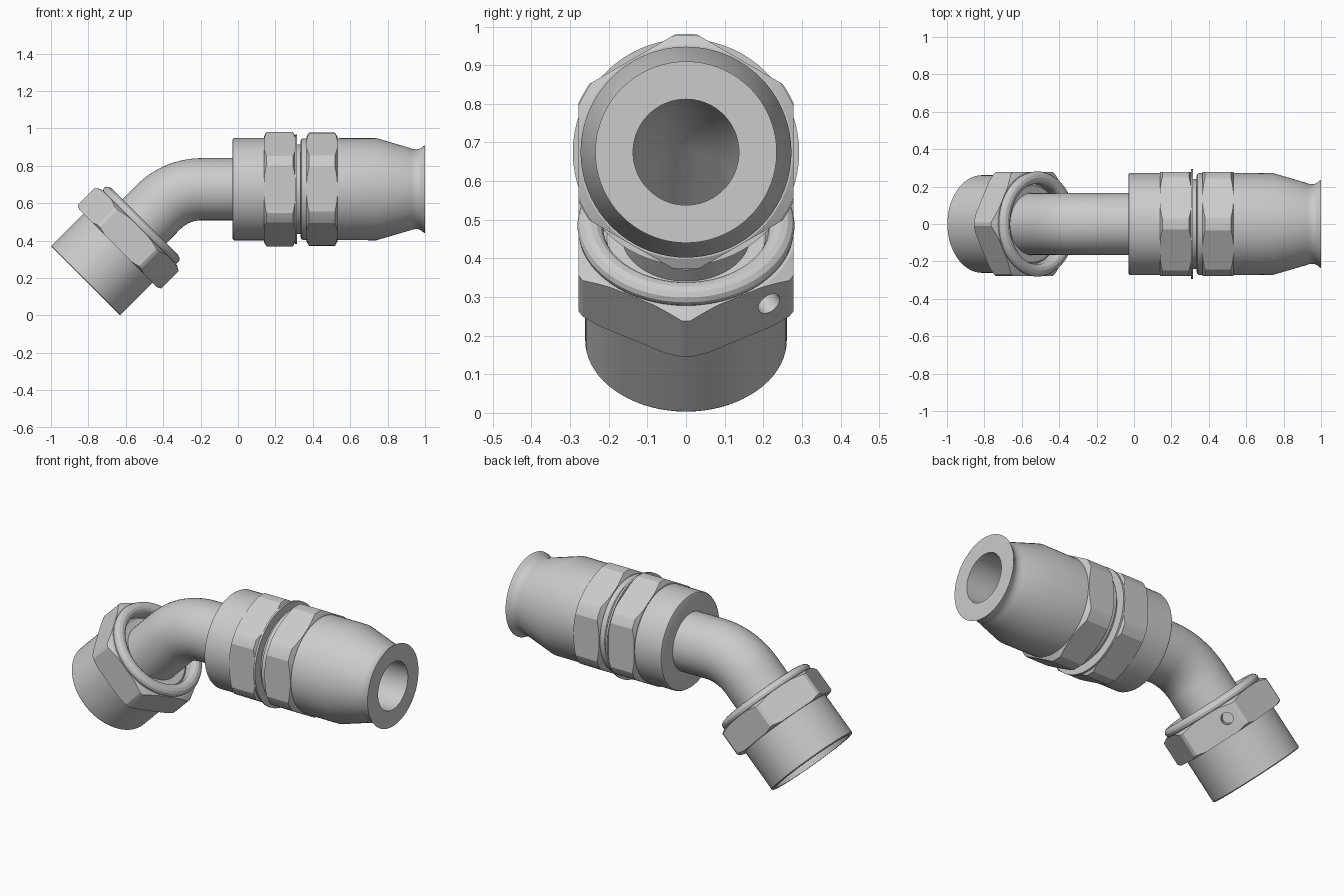
import bpy, bmesh, math
from mathutils import Matrix, Vector

if "Cube" in bpy.data.objects:
    bpy.data.objects.remove(bpy.data.objects["Cube"])

AXIS = Matrix.Translation((0, 0, 0.675))
NUT = Matrix.Translation((-0.816, 0, 0.185)) @ Matrix.Rotation(-math.pi / 4, 4, 'Y')


def finish(name, bm, matrix=Matrix(), angle=28):
    bmesh.ops.recalc_face_normals(bm, faces=bm.faces)
    me = bpy.data.meshes.new(name)
    bm.to_mesh(me)
    bm.free()
    ob = bpy.data.objects.new(name, me)
    ob.matrix_world = matrix
    bpy.context.collection.objects.link(ob)
    smooth(me, angle)
    return ob


def smooth(me, angle=28):
    for p in me.polygons:
        p.use_smooth = True
    me.set_sharp_from_angle(angle=math.radians(angle))


def bridge_rings(bm, rings, closed):
    n = len(rings[0])
    for k in range(len(rings) if closed else len(rings) - 1):
        a, b = rings[k], rings[(k + 1) % len(rings)]
        for i in range(n):
            j = (i + 1) % n
            bm.faces.new((a[i], a[j], b[j], b[i]))


def lathe(name, profile, matrix, n=72):
    """Revolve a closed (x, radius) profile about the local x axis."""
    bm = bmesh.new()
    rings = [[bm.verts.new((x, r * math.sin(2 * math.pi * i / n),
                            r * math.cos(2 * math.pi * i / n)))
              for i in range(n)] for x, r in profile]
    bridge_rings(bm, rings, True)
    return finish(name, bm, matrix)


def boolean(ob, cutter, operation):
    bpy.context.view_layer.update()
    mod = ob.modifiers.new("cut", 'BOOLEAN')
    mod.operation, mod.object, mod.solver = operation, cutter, 'EXACT'
    dg = bpy.context.evaluated_depsgraph_get()
    me = bpy.data.meshes.new_from_object(ob.evaluated_get(dg))
    ob.modifiers.clear()
    ob.data = me
    smooth(me, 12)


def hex_nut(name, x0, x1, r, c0, c1, inner, matrix):
    """Hexagon with its corners turned down and its ends chamfered."""
    slope = 0.55
    ob = lathe(name, [(x0, inner), (x0, r - c0), (x0 + c0 * slope, r),
                      (x1 - c1 * slope, r), (x1, r - c1), (x1, inner)], matrix, 96)
    R = 0.278 / math.cos(math.pi / 6)
    prism = lathe("hex_helper", [(x0 - .1, .1), (x0 - .1, R), (x1 + .1, R), (x1 + .1, .1)],
                  matrix, 6)
    boolean(ob, prism, 'INTERSECT')
    bpy.data.objects.remove(prism)
    return ob


# Rear collar, with the thin washer behind the first hexagon
lathe("collar", [(-.03, .14), (-.03, .262), (-.027, .269), (-.02, .273), (.15, .273),
                 (.304, .273), (.304, .293), (.315, .293), (.315, .24),
                 (.34, .24), (.34, .14)], AXIS)
hex_nut("collar_hex", .14, .306, .306, .022, .022, .2, AXIS)

# Hose socket: rounded shoulder, barrel, taper and flared lip
lathe("socket", [(.335, .137), (.335, .258), (.339, .267), (.347, .272), (.37, .272),
                 (.74, .273), (.90, .226), (.915, .222), (.93, .216), (.95, .213),
                 (.965, .214), (.98, .221), (.992, .231), (1.0, .235), (1.0, .137)], AXIS)
hex_nut("socket_hex", .365, .533, .303, .026, .026, .2, AXIS)

# Hollow tube: straight run, 45 degree bend, straight run into the swivel nut
bend_r, bend_x = 0.33, -0.193
path = [(Vector((.4, 0, .675)), 0.0), (Vector((-.03, 0, .675)), 0.0)]
for k in range(17):
    a = math.radians(45) * k / 16
    path.append((Vector((bend_x - bend_r * math.sin(a), 0,
                         .675 - bend_r * (1 - math.cos(a)))), a))
path.append((NUT @ Vector((.2, 0, 0)), math.radians(45)))
bm = bmesh.new()
rings = []
for radius, pts in ((.166, path), (.137, path[::-1])):
    for p, a in pts:
        up = Vector((-math.sin(a), 0, math.cos(a)))
        rings.append([bm.verts.new(p + radius * (up * math.cos(t) + Vector((0, math.sin(t), 0))))
                      for t in (2 * math.pi * i / 56 for i in range(56))])
bridge_rings(bm, rings, True)
finish("elbow_tube", bm)

# Swivel nut: open skirt, rounded back ring, hexagon and inner seat
skirt = lathe("swivel_nut", [(0, .238), (0, .257), (.005, .261), (.39, .261), (.402, .272),
                             (.412, .279), (.424, .281), (.436, .276), (.445, .264),
                             (.449, .248), (.446, .232), (.438, .221), (.425, .215),
                             (.36, .215), (.30, .235)], NUT)
nut_hex = hex_nut("swivel_hex", .247, .406, .315, .02, .03, .24, NUT)
lathe("inner_seat", [(.10, .137), (.10, .15), (.20, .228), (.30, .236), (.37, .222),
                     (.385, .205), (.385, .15), (.2, .137)], NUT)

# Small blind hole drilled into one flat of the swivel nut
normal = Vector((0, .5, -.866))
bm = bmesh.new()
bmesh.ops.create_cone(bm, cap_ends=True, segments=32, radius1=.032, radius2=.032, depth=.11)
place = Matrix.Translation(Vector((.335, .215, -.197)))
drill = finish("drill_helper", bm, NUT @ place @ normal.to_track_quat('Z', 'Y').to_matrix().to_4x4())
for part in (skirt, nut_hex):
    boolean(part, drill, 'DIFFERENCE')
bpy.data.objects.remove(drill)
